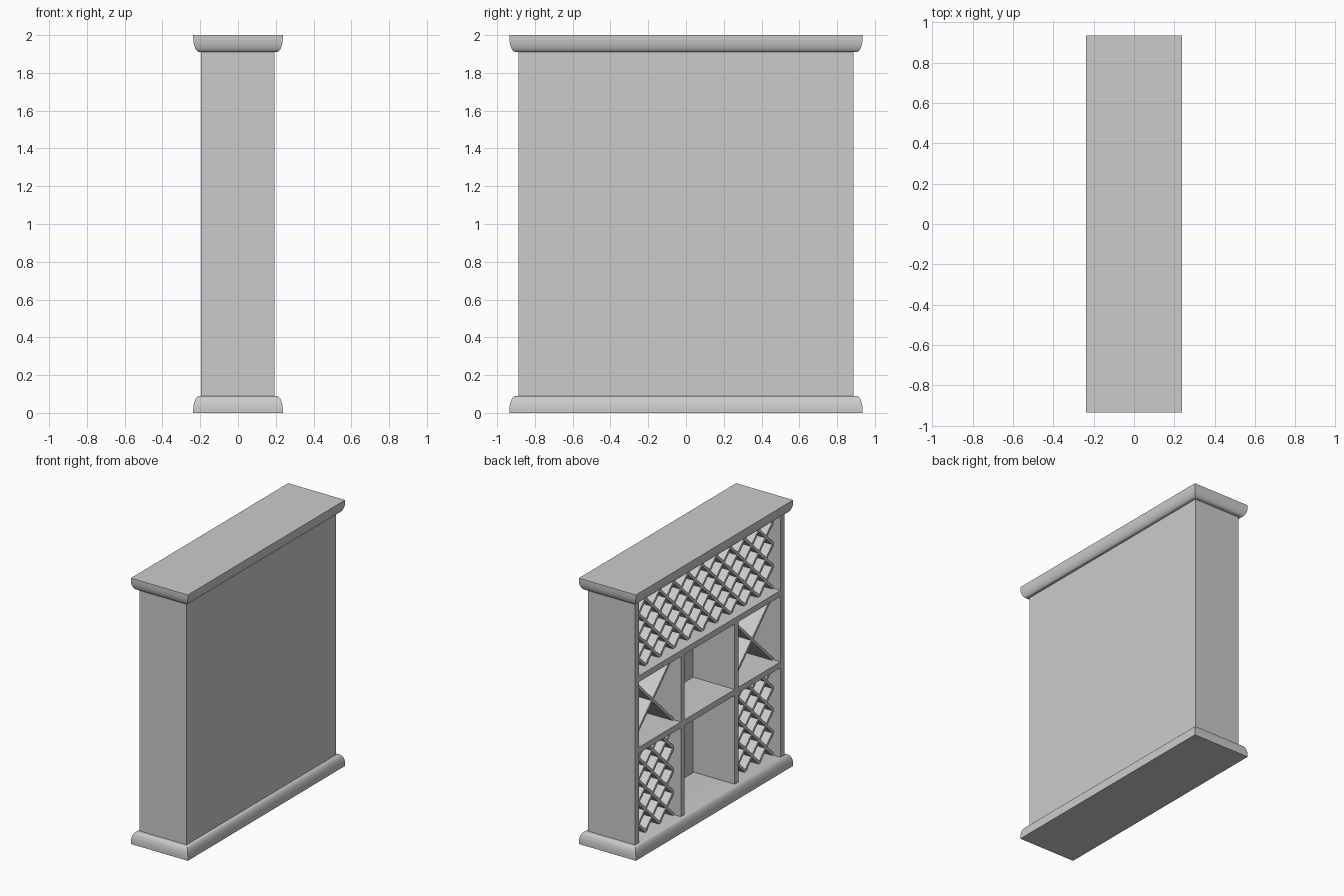
import bpy
import bmesh
import math
from mathutils import Vector

cube = bpy.data.objects.get("Cube")
if cube:
    bpy.data.objects.remove(cube, do_unlink=True)

grey = bpy.data.materials.new("plain grey")
grey.use_nodes = True
colour = (0.6, 0.6, 0.6, 1)
grey.diffuse_color = colour
grey.node_tree.nodes["Principled BSDF"].inputs["Base Color"].default_value = colour

# Main dimensions
FRONT, BACK = -0.197, 0.193      # open side and panelled side along x
HALF = 0.887                     # half length along y
T = 0.045                        # board thickness
TRIM = 0.095                     # height of base and crown
HEIGHT = 2.0
LOW, HIGH = 0.785, 1.322         # shelf centres
DIVIDER = 0.32
INNER = HALF - T
BACK_IN = BACK - T
RACK_FRONT = FRONT + 0.06


def finish(name, bm):
    bmesh.ops.recalc_face_normals(bm, faces=bm.faces)
    mesh = bpy.data.meshes.new(name)
    bm.to_mesh(mesh)
    bm.free()
    mesh.materials.append(grey)
    obj = bpy.data.objects.new(name, mesh)
    bpy.context.collection.objects.link(obj)
    return obj


def add_prism(bm, corners, x0, x1):
    """Extrude a y-z outline along x."""
    face = bm.faces.new([bm.verts.new((x0, y, z)) for y, z in corners])
    out = bmesh.ops.extrude_face_region(bm, geom=[face])
    verts = [v for v in out["geom"] if isinstance(v, bmesh.types.BMVert)]
    bmesh.ops.translate(bm, verts=verts, vec=(x1 - x0, 0, 0))


def board(name, x0, x1, y0, y1, z0, z1):
    bm = bmesh.new()
    add_prism(bm, [(y0, z0), (y1, z0), (y1, z1), (y0, z1)], x0, x1)
    return finish(name, bm)


def moulding(name, outer_z, direction):
    """Slab with a rounded edge that tapers towards the body."""
    profile = [(0, 0), (0, 0.015)]
    steps = 10
    for i in range(1, steps + 1):
        a = math.pi / 2 * i / steps
        profile.append((0.033 * (1 - math.cos(a)), 0.015 + (TRIM - 0.02) * math.sin(a)))
    bm = bmesh.new()
    rings = []
    for inset, h in profile:
        x, y = 0.237 - inset, 0.935 - inset
        z = outer_z + direction * h
        rings.append([bm.verts.new((sx * x, sy * y, z))
                      for sx, sy in ((-1, -1), (1, -1), (1, 1), (-1, 1))])
    for a, b in zip(rings, rings[1:]):
        for i in range(4):
            j = (i + 1) % 4
            bm.faces.new((a[i], a[j], b[j], b[i]))
    bm.faces.new(rings[0])
    bm.faces.new(rings[-1])
    obj = finish(name, bm)
    bpy.ops.object.select_all(action="DESELECT")
    obj.select_set(True)
    bpy.context.view_layer.objects.active = obj
    bpy.ops.object.shade_smooth_by_angle(angle=math.radians(35))


def rack(name, y0, y1, z0, z1, columns, row, thick=0.02):
    """Crossed diagonal slats clipped to a compartment."""
    pitch = (y1 - y0) / columns
    slope = row / pitch
    rows = math.ceil((z1 - z0) / row)
    bm = bmesh.new()
    for s in (1, -1):
        for k in range(-columns, columns + rows + 1):
            # range of y where z0 + k*row + s*slope*(y-y0) stays in the compartment
            ends = sorted(y0 + s * (z - z0 - k * row) / slope for z in (z0, z1))
            a, b = max(ends[0], y0), min(ends[1], y1)
            if b - a < 0.02:
                continue
            p, q = (Vector((y, z0 + k * row + s * slope * (y - y0))) for y in (a, b))
            along = (q - p).normalized()
            side = Vector((-along.y, along.x)) * thick / 2
            p, q = p - along * 0.01, q + along * 0.01
            add_prism(bm, [p - side, q - side, q + side, p + side], RACK_FRONT, BACK_IN)
    finish(name, bm)


# Base and crown
moulding("base", 0, 1)
moulding("crown", HEIGHT, -1)

# Carcass
top = HEIGHT - TRIM
board("back_panel", BACK_IN, BACK, -HALF, HALF, TRIM - 0.01, top + 0.01)
for name, s in (("left_side", -1), ("right_side", 1)):
    y0, y1 = sorted((s * INNER, s * HALF))
    board(name, FRONT, BACK_IN, y0, y1, TRIM - 0.01, top + 0.01)

# Shelves
for name, z in (("lower_shelf", LOW), ("upper_shelf", HIGH)):
    board(name, FRONT, BACK_IN, -INNER, INNER, z - T / 2, z + T / 2)

# Dividers and side compartments
lattice_row = 0.167
mid0, mid1 = LOW + T / 2, HIGH - T / 2
for label, s in (("near", -1), ("far", 1)):
    c = s * DIVIDER
    board(label + "_lower_divider", FRONT, BACK_IN, c - T / 2, c + T / 2, TRIM, LOW - T / 2)
    board(label + "_middle_divider", FRONT, BACK_IN, c - T / 2, c + T / 2, mid0, mid1)
    y0, y1 = sorted((s * (DIVIDER + T / 2), s * INNER))
    rack(label + "_lattice", y0, y1, TRIM, LOW - T / 2, 3, lattice_row)
    rack(label + "_cross", y0, y1, mid0, mid1, 1, mid1 - mid0)

# Wide lattice above the upper shelf
rack("top_lattice", -INNER, INNER, HIGH + T / 2, top, 10, lattice_row)
